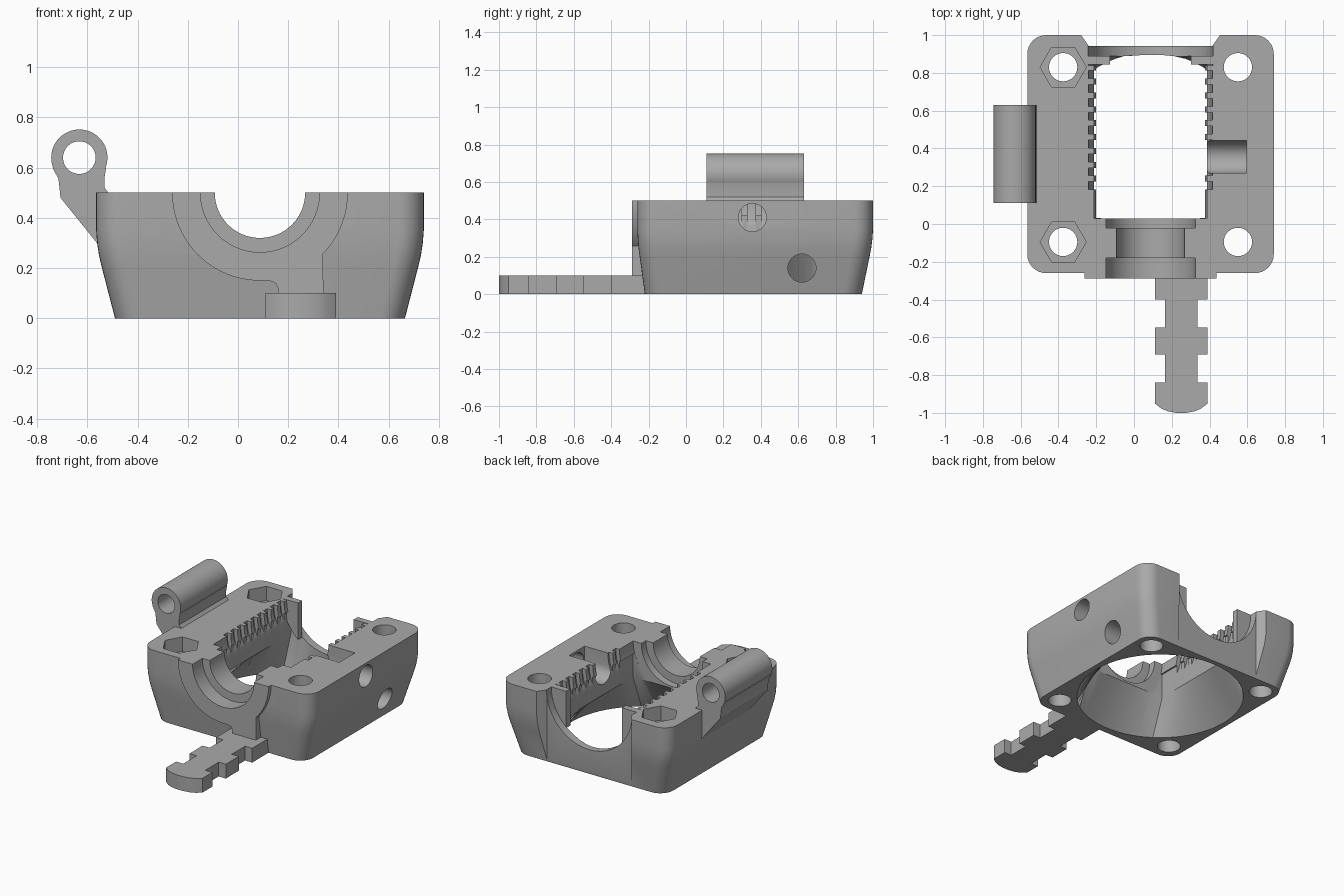
import bpy, bmesh
from math import sin, cos, pi, radians

if "Cube" in bpy.data.objects:
    bpy.data.objects.remove(bpy.data.objects["Cube"], do_unlink=True)

grey = bpy.data.materials.new("plain grey")
grey.use_nodes = True
grey.diffuse_color = (0.4, 0.4, 0.4, 1)
grey.node_tree.nodes["Principled BSDF"].inputs["Base Color"].default_value = (0.4, 0.4, 0.4, 1)

CX, CY, TOP = 0.0875, 0.3675, 0.5   # middle of the housing and height of its top


def loft(name, rings):
    """Closed solid skinned through rings of equal point count."""
    bm = bmesh.new()
    loops = [[bm.verts.new(p) for p in ring] for ring in rings]
    for a, b in zip(loops, loops[1:]):
        for i in range(len(a)):
            bm.faces.new((a[i - 1], a[i], b[i], b[i - 1]))
    bm.faces.new(loops[0])
    bm.faces.new(loops[-1])
    bmesh.ops.recalc_face_normals(bm, faces=bm.faces)
    mesh = bpy.data.meshes.new(name)
    bm.to_mesh(mesh)
    bm.free()
    mesh.materials.append(grey)
    obj = bpy.data.objects.new(name, mesh)
    bpy.context.collection.objects.link(obj)
    return obj


def prism(name, pts, axis, lo, hi):
    """Outline pushed along an axis."""
    place = {"x": lambda u, v, t: (t, u, v),
             "y": lambda u, v, t: (u, t, v),
             "z": lambda u, v, t: (u, v, t)}[axis]
    return loft(name, [[place(u, v, t) for u, v in pts] for t in (lo, hi)])


def arc(u, v, r, start, end, n):
    angles = [radians(start + (end - start) * i / n) for i in range(n + 1)]
    return [(u + r * cos(a), v + r * sin(a)) for a in angles]


def rod(name, u, v, r, axis, lo, hi, n=48):
    return prism(name, arc(u, v, r, 0, 360, n)[:-1], axis, lo, hi)


def box(name, x, y, z):
    return prism(name, [(x[0], y[0]), (x[1], y[0]), (x[1], y[1]), (x[0], y[1])], "z", *z)


def combine(target, others, operation):
    """Boolean the other solids into the target, then discard them."""
    for other in others:
        mod = target.modifiers.new("bool", "BOOLEAN")
        mod.operation, mod.solver, mod.object = operation, "EXACT", other
    graph = bpy.context.evaluated_depsgraph_get()
    mesh = bpy.data.meshes.new_from_object(target.evaluated_get(graph))
    target.modifiers.clear()
    target.data = mesh
    for other in others:
        bpy.data.objects.remove(other, do_unlink=True)


def rounded(x0, x1, y0, y1, r, z):
    corners = [(x1 - r, y1 - r, 0), (x0 + r, y1 - r, 90), (x0 + r, y0 + r, 180), (x1 - r, y0 + r, 270)]
    return [(u, v, z) for cx, cy, a in corners for u, v in arc(cx, cy, r, a, a + 90, 8)]


# Housing block: upright sides that draw in towards the base
rings = []
for z, k in ((0, 1), (0.2, 0.31), (0.25, 0.15), (0.3, 0.05), (0.35, 0), (TOP, 0)):
    rings.append(rounded(-0.565 + 0.075 * k, 0.74 - 0.075 * k,
                         -0.26 + 0.04 * k, 1.0 - 0.06 * k, 0.1, z))
housing = loft("housing", rings)

# Raised front collar with its strap running down to the tongue
collar = arc(CX, TOP, 0.35, 180, 270, 24) + [(0.125, 0.15), (0.15, 0.14), (0.16, 0.12), (0.16, 0), (0.34, 0)]
collar += arc(CX, TOP, 0.35, 316, 360, 12)
combine(housing, [prism("collar", collar, "y", -0.288, -0.2)], "UNION")

# Recess across the back between the corner blocks
cuts = [prism("back_recess", [(-0.24, 0.943), (0.415, 0.943), (0.455, 1.0), (0.455, 1.1),
                              (-0.28, 1.1), (-0.28, 1.0)], "z", -0.1, 0.6)]

# Funnel from a round base opening to a rectangular bay
round_ring, bay = [], []
for i in range(72):
    a = 2 * pi * i / 72
    c, s = cos(a), sin(a)
    k = min(0.3 / max(abs(c), 1e-6), 0.43 / max(abs(s), 1e-6))
    round_ring.append((CX + 0.54 * c, CY + 0.54 * s))
    bay.append((CX + k * c, 0.46 + k * s))
cuts.append(loft("funnel", [[(x, y, z) for x, y in ring] for ring, z in
                            ((round_ring, -0.001), (bay, 0.25), (bay, 0.42))]))

# Lying bores: bay, back arch, bearing seat and its two wider ends
for r, lo, hi in ((0.3, 0.03, 0.9), (0.33, 0.84, 1.1), (0.18, -0.4, 0.1),
                  (0.237, -0.4, -0.18), (0.237, -0.02, 0.04)):
    cuts.append(rod("bore", CX, TOP, r, "y", lo, hi, 64))

# Row of ring grooves that leave teeth along the bay
for i in range(9):
    y = 0.203 + 0.0735 * i
    cuts.append(rod("groove", CX, TOP, 0.328, "y", y - 0.021, y + 0.021, 64))

# Corner screw holes, with nut pockets on one side
for y in (-0.095, 0.83):
    for x in (-0.375, 0.55):
        cuts.append(rod("screw_hole", x, y, 0.075, "z", -0.1, 0.6, 32))
    cuts.append(rod("nut_pocket", -0.375, y, 0.122, "z", 0.4, 0.6, 6))

# Side ports and the open trough
cuts += [rod("upper_port", 0.355, 0.41, 0.075, "x", 0.33, 0.9, 32),
         rod("lower_port", 0.62, 0.14, 0.075, "x", 0.4, 0.9, 32),
         rod("trough", 0.355, 0.41, 0.086, "x", 0.34, 0.595, 32),
         box("trough_mouth", (0.345, 0.595), (0.269, 0.441), (0.41, 0.6))]
combine(housing, cuts, "DIFFERENCE")

# Retaining tabs at both sides of the back arch
tabs = []
for side, name in ((-1, "right_tab"), (1, "left_tab")):
    xs = sorted((CX + side * 0.215, CX + side * 0.33))
    tab = box(name, xs, (0.845, 0.89), (0.2, TOP))
    combine(tab, [rod("tab_limit", CX, TOP, 0.335, "y", 0.7, 1.0, 64)], "INTERSECT")
    tabs.append(tab)

# Hinge barrel with its bracket
hinge = rod("hinge_barrel", -0.632, 0.64, 0.112, "y", 0.11, 0.63)
bracket = [(-0.707, 0.48), (-0.562, 0.3), (-0.51, 0.3), (-0.51, 0.495), (-0.52, 0.505), (-0.532, 0.52),
           (-0.532, 0.56), (-0.525, 0.6), (-0.632, 0.64), (-0.739, 0.6), (-0.715, 0.555)]
combine(hinge, [prism("bracket", bracket, "y", 0.11, 0.63)], "UNION")
combine(hinge, [rod("pin_hole", -0.632, 0.64, 0.065, "y", 0, 0.8)], "DIFFERENCE")

# Notched tongue, mirrored about its middle
half = [(0.14, -0.2), (0.14, -0.4), (0.085, -0.4), (0.085, -0.548), (0.14, -0.548), (0.14, -0.692),
        (0.085, -0.692), (0.085, -0.84), (0.14, -0.84), (0.14, -0.95), (0.105, -0.977),
        (0.07, -0.992), (0.025, -1.0)]
outline = [(0.25 + u, v) for u, v in half] + [(0.25 - u, v) for u, v in reversed(half)]
tongue = prism("notched_tongue", outline, "z", 0, 0.1)

# Smooth curved surfaces, crisp edges
bpy.ops.object.select_all(action="DESELECT")
for obj in [housing, hinge, tongue] + tabs:
    obj.select_set(True)
bpy.context.view_layer.objects.active = housing
bpy.ops.object.shade_smooth_by_angle(angle=radians(30))
